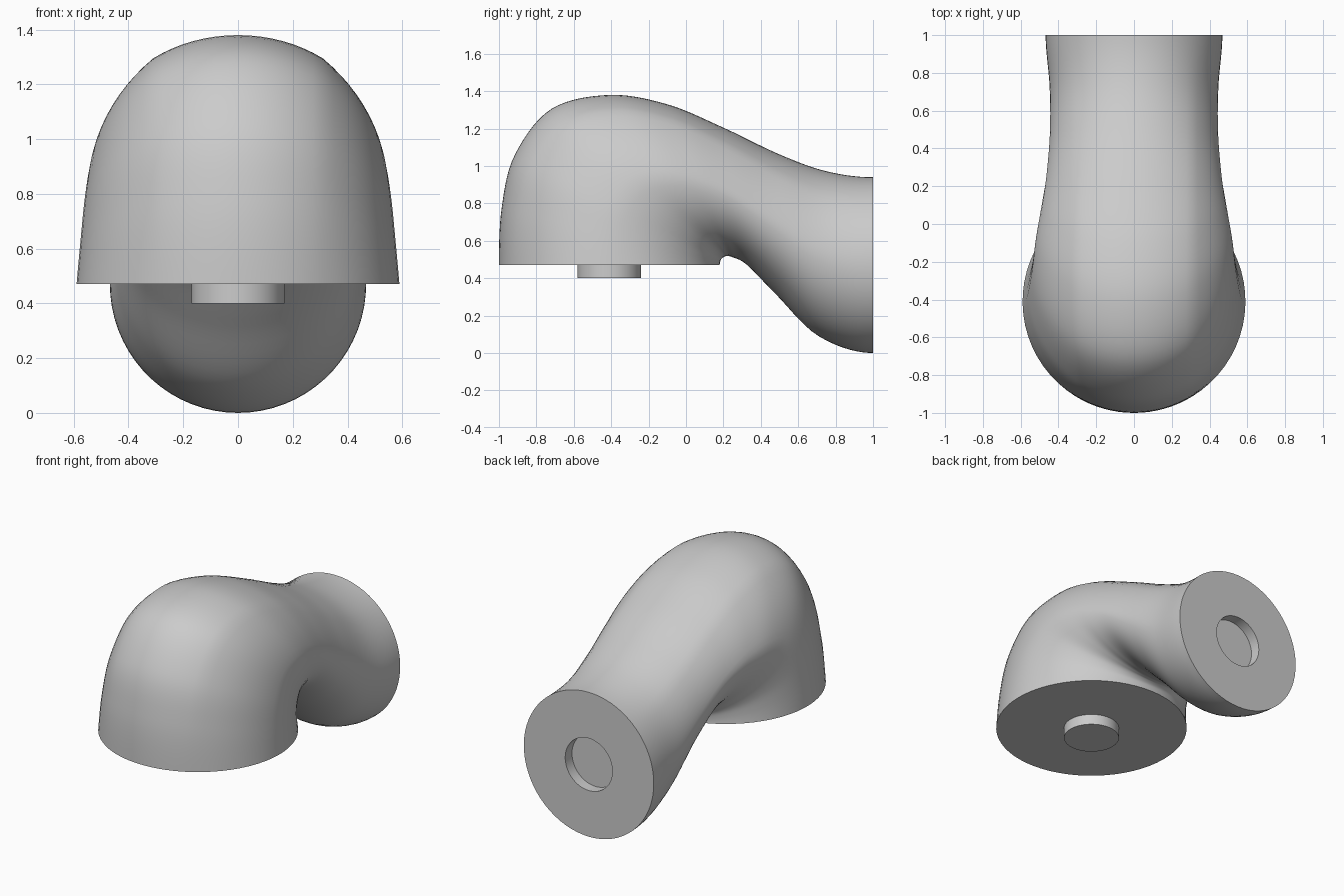
import bpy, bmesh
from math import sin, cos, asin, pi
from mathutils import Vector

if "Cube" in bpy.data.objects:
    bpy.data.objects.remove(bpy.data.objects["Cube"])

# Loft stations: outer guide (y, z), inner guide (y, z), half width
STATIONS = [
    (-1.0, .47, .18, .47, .59),
    (-.985, .78, .183, .49, .575),
    (-.915, 1.06, .19, .505, .56),
    (-.72, 1.305, .205, .515, .54),
    (-.41, 1.38, .22, .518, .52),
    (-.10, 1.33, .25, .512, .492),
    (.20, 1.205, .325, .472, .463),
    (.50, 1.062, .48, .315, .445),
    (.75, .972, .71, .09, .447),
    (1.0, .94, 1.0, 0.0, .468),
]
STEPS = 7
CREASE_X = .31
CAP, SIDE = 8, 26      # segments from crown to crease, crease to underside
SPANS = len(STATIONS) - 1


def spline(i, u):
    """Catmull-Rom through the stations, leaving each end face squarely."""
    p1, p2 = Vector(STATIONS[i]), Vector(STATIONS[i + 1])
    if i > 0:
        p0 = Vector(STATIONS[i - 1])
    else:
        p0 = Vector((p2[0], 2 * p1[1] - p2[1], p2[2], 2 * p1[3] - p2[3], 2 * p1[4] - p2[4]))
    if i + 1 < SPANS:
        p3 = Vector(STATIONS[i + 2])
    else:
        p3 = Vector((2 * p2[0] - p1[0], p1[1], 2 * p2[2] - p1[2], p1[3], p1[4]))
    return .5 * (2 * p1 + (p2 - p0) * u + (2 * p0 - 5 * p1 + 4 * p2 - p3) * u * u
                 + (3 * p1 - p0 - 3 * p2 + p3) * u ** 3)


def section(st, t):
    """Closed ring: an ellipse whose shoulders flatten beyond the crease."""
    ty, tz, by, bz, w = st
    top, low = Vector((0, ty, tz)), Vector((0, by, bz))
    mid, up = (top + low) / 2, (top - low) / 2
    crease = asin(CREASE_X / w)
    half = []
    for k in range(CAP + SIDE + 1):
        a = crease * k / CAP if k <= CAP else crease + (pi - crease) * (k - CAP) / SIDE
        d = 0
        if crease < a < pi / 2:
            q = (a - crease) / (pi / 2 - crease)
            d = .035 * sin(pi * t) * 4 * q * (1 - q)
        half.append((w * sin(a) * (1 - d), cos(a) * (1 - d)))
    ring = half + [(-x, c) for x, c in half[-2:0:-1]]
    return [mid + up * c + Vector((x, 0, 0)) for x, c in ring]


# Elbow body, with a round socket sunk in the rear face
rings = [section(spline(i, s / STEPS), (i + s / STEPS) / SPANS)
         for i in range(SPANS) for s in range(STEPS)]
rear = section(STATIONS[-1], 1)
rings.append(rear)
for y in (1.0, .93):
    rings.append([Vector((p.x * .17 / .468, y, .47 + (p.z - .47) * .17 / .47)) for p in rear])

bm = bmesh.new()
loops = [[bm.verts.new(p) for p in r] for r in rings]
n = len(loops[0])
for a, b in zip(loops, loops[1:]):
    for j in range(n):
        bm.faces.new((a[j], a[(j + 1) % n], b[(j + 1) % n], b[j]))
bm.faces.new(loops[0])
bm.faces.new(loops[-1])
bmesh.ops.recalc_face_normals(bm, faces=bm.faces[:])
mesh = bpy.data.meshes.new("elbow_body")
bm.to_mesh(mesh)
bm.free()
body = bpy.data.objects.new("elbow_body", mesh)
bpy.context.collection.objects.link(body)

# Round peg under the front opening
bpy.ops.mesh.primitive_cylinder_add(vertices=64, radius=.17, depth=.08, location=(0, -.41, .44))
peg = bpy.context.object
peg.name = "peg"

# Smooth shading with sharp rims
for ob in (body, peg):
    bpy.ops.object.select_all(action='DESELECT')
    ob.select_set(True)
    bpy.context.view_layer.objects.active = ob
    bpy.ops.object.shade_smooth_by_angle(angle=.5)
